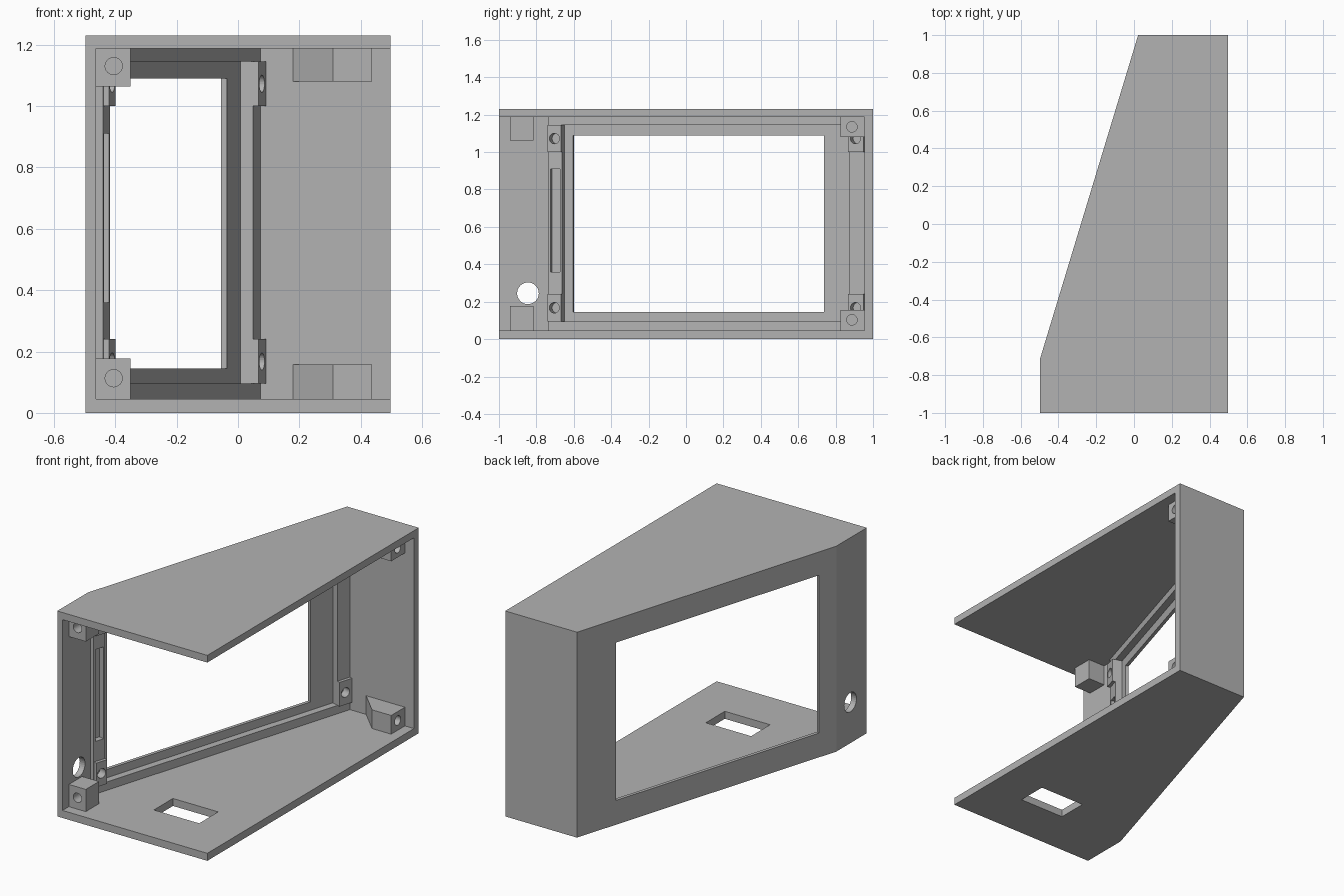
import bpy, bmesh
from mathutils import Vector

old = bpy.data.objects.get("Cube")
if old:
    bpy.data.objects.remove(old, do_unlink=True)

grey = bpy.data.materials.new("light_grey_plastic")
grey.use_nodes = True
COLOR = (0.45, 0.45, 0.45, 1)
grey.diffuse_color = COLOR
grey.node_tree.nodes["Principled BSDF"].inputs["Base Color"].default_value = COLOR

HEIGHT, FLOOR, CEILING = 1.23, 0.045, 1.187
BACK = 0.955                    # inner face of the back wall
SIDE = -0.462                   # inner face of the narrow side wall
START = Vector((-0.497, -0.712))  # sloping wall, outer ends
END = Vector((0.022, 1.0))
ALONG = (END - START).normalized()
INWARD = Vector((ALONG.y, -ALONG.x))


def slope(s, d):
    """Plan point s along the sloping wall and d deep into it."""
    return START + ALONG * s + INWARD * d


def slope_rect(s0, s1, d0, d1):
    return [slope(s0, d0), slope(s1, d0), slope(s1, d1), slope(s0, d1)]


def rect(x0, x1, y0, y1):
    return [(x0, y0), (x1, y0), (x1, y1), (x0, y1)]


def finish(name, bm):
    bmesh.ops.recalc_face_normals(bm, faces=bm.faces)
    mesh = bpy.data.meshes.new(name)
    bm.to_mesh(mesh)
    bm.free()
    mesh.materials.append(grey)
    ob = bpy.data.objects.new(name, mesh)
    bpy.context.collection.objects.link(ob)
    return ob


def prism(name, plan, z0, z1):
    bm = bmesh.new()
    low = [bm.verts.new((p[0], p[1], z0)) for p in plan]
    face = bm.faces.new(low)
    out = bmesh.ops.extrude_face_region(bm, geom=[face])
    top = [v for v in out["geom"] if isinstance(v, bmesh.types.BMVert)]
    bmesh.ops.translate(bm, verts=top, vec=(0, 0, z1 - z0))
    return finish(name, bm)


def rod(name, a, b, radius):
    """Cylinder running from point a to point b."""
    a, b = Vector(a), Vector(b)
    bm = bmesh.new()
    bmesh.ops.create_cone(bm, cap_ends=True, segments=32, radius1=radius,
                          radius2=radius, depth=(b - a).length)
    turn = (b - a).to_track_quat('Z', 'Y').to_matrix().to_4x4()
    bmesh.ops.transform(bm, matrix=turn, verts=bm.verts)
    bmesh.ops.translate(bm, verts=bm.verts, vec=(a + b) / 2)
    return finish(name, bm)


def cut(ob, cutters):
    """Subtract the cutters, bake the result and remove them."""
    for c in cutters:
        mod = ob.modifiers.new("cut", 'BOOLEAN')
        mod.operation, mod.solver, mod.object = 'DIFFERENCE', 'EXACT', c
    bpy.context.view_layer.update()
    graph = bpy.context.evaluated_depsgraph_get()
    mesh = bpy.data.meshes.new_from_object(ob.evaluated_get(graph))
    ob.modifiers.clear()
    ob.data = mesh
    for c in cutters:
        bpy.data.objects.remove(c, do_unlink=True)


# Mounting positions on the sloping wall
WALL, PAD = 0.062, 0.081
pads = [(-0.004, 0.071, 0.033), (1.675, 1.76, 1.715)]
pad_levels = [(0.095, 0.24), (1.0, 1.145)]


def pad_hole(s, z):
    a, b = slope(s, 0.03), slope(s, 0.12)
    return rod("hole_cutter", (a.x, a.y, z), (b.x, b.y, z), 0.028)


# Housing: outer prism, hollowed and open at the front and one side
housing = prism("housing", [(-0.497, -1), (0.497, -1), (0.497, 1), END, START],
                0, HEIGHT)
step = slope(-0.008, WALL)
inner_far = step + ALONG * ((BACK - step.y) / ALONG.y)
cutters = [
    prism("cavity", [(SIDE, -1.2), (0.7, -1.2), (0.7, BACK), inner_far, step,
                     (SIDE, step.y)], FLOOR, CEILING),
    prism("screen_recess", slope_rect(0.071, 1.675, 0.02, 0.1), 0.095, 1.145),
    prism("screen_window", slope_rect(0.118, 1.521, -0.1, 0.1), 0.145, 1.09),
    prism("groove", slope_rect(0.005, 0.06, 0.028, 0.1), 0.36, 0.91),
    prism("floor_slot", rect(-0.06, 0.24, -0.71, -0.53), -0.1, 0.1),
    rod("cable_hole", (-0.7, -0.845, 0.245), (-0.4, -0.845, 0.245), 0.058),
]
cutters += [pad_hole(c, (z0 + z1) / 2) for _, _, c in pads for z0, z1 in pad_levels]
cut(housing, cutters)

# Raised screw pads beside the screen recess
for side, (s0, s1, c) in zip(("front", "back"), pads):
    for level, (z0, z1) in zip(("lower", "upper"), pad_levels):
        pad = prism(f"{side}_{level}_screw_pad", slope_rect(s0, s1, WALL, PAD), z0, z1)
        cut(pad, [pad_hole(c, (z0 + z1) / 2)])

# Corner screw blocks: square ones at the front, wedge-backed ones at the back
for level, z0, z1, z in (("lower", FLOOR, 0.178, 0.113), ("upper", 1.063, CEILING, 1.13)):
    block = prism(f"front_{level}_screw_block", rect(SIDE, -0.35, -0.94, -0.815), z0, z1)
    cut(block, [rod("bore", (-0.405, -1, z), (-0.405, -0.85, z), 0.028)])
for level, z0, z1, z in (("lower", FLOOR, 0.157, 0.103), ("upper", 1.08, CEILING, 1.135)):
    block = prism(f"back_{level}_screw_block",
                  [(0.18, BACK), (0.31, 0.825), (0.437, 0.825), (0.437, BACK)], z0, z1)
    cut(block, [rod("bore", (0.6, 0.887, z), (0.33, 0.887, z), 0.028)])
